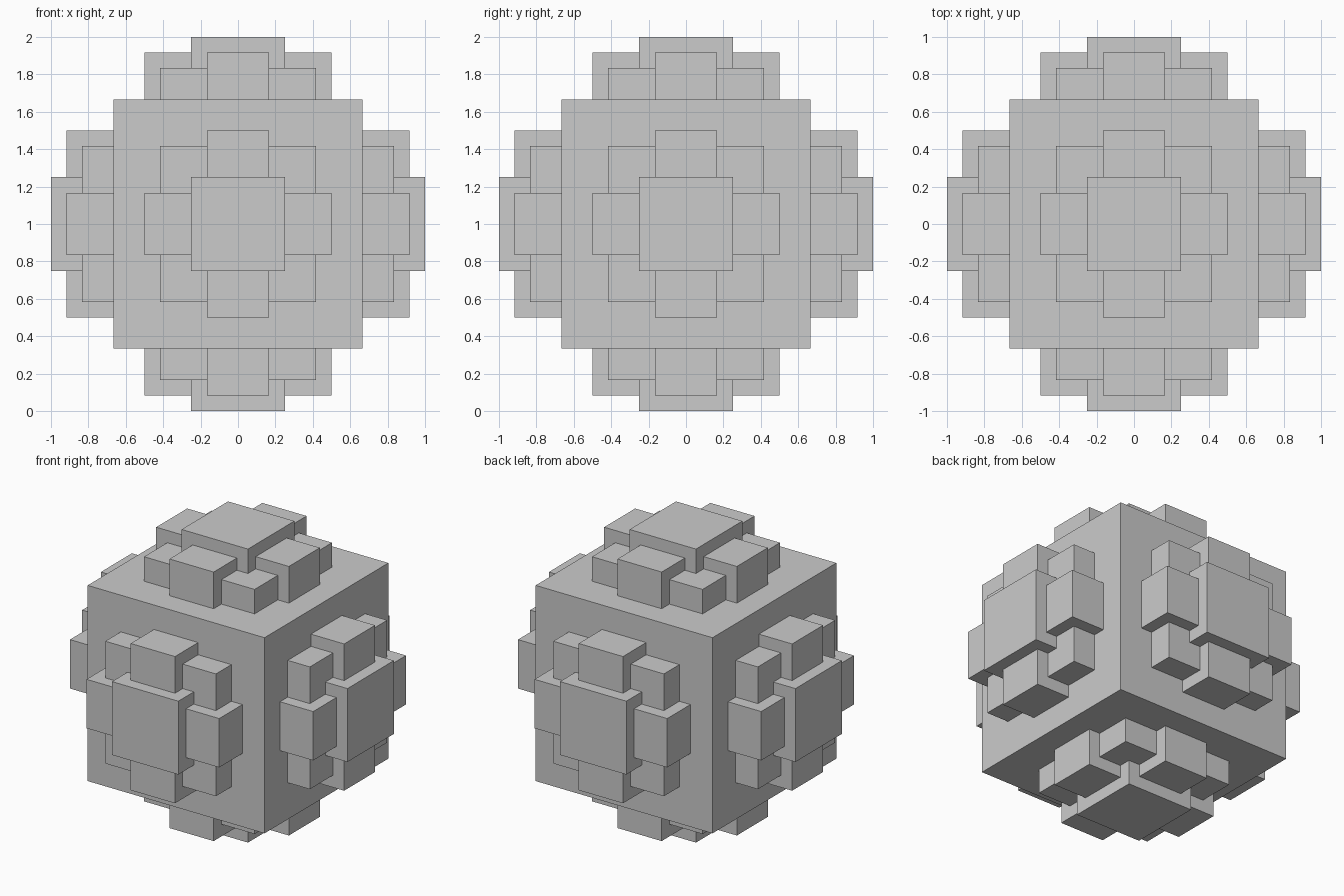
import bpy, bmesh
from mathutils import Matrix, Vector

default = bpy.data.objects.get("Cube")
if default:
    bpy.data.objects.remove(default, do_unlink=True)

# Single plain material
grey = bpy.data.materials.new("plain_grey")
grey.use_nodes = True
colour = (0.6, 0.6, 0.6, 1)
grey.diffuse_color = colour
grey.node_tree.nodes["Principled BSDF"].inputs["Base Color"].default_value = colour

UNIT = 1 / 12           # every size is a whole number of these units
CENTRE = Vector((0, 0, 1))


def cubes(name, half, places, rotation=Matrix.Identity(4)):
    """One object holding equal cubes of a given half size (in units)."""
    bm = bmesh.new()
    for place in places:
        bmesh.ops.create_cube(bm, size=2 * half * UNIT,
                              matrix=Matrix.Translation(Vector(place) * UNIT))
    mesh = bpy.data.meshes.new(name)
    bm.transform(rotation)
    bm.to_mesh(mesh)
    bm.free()
    mesh.materials.append(grey)
    obj = bpy.data.objects.new(name, mesh)
    obj.location = CENTRE
    bpy.context.collection.objects.link(obj)
    return obj


# Large central cube
cubes("core", 8, [(0, 0, 0)])

# The same cluster of blocks on each of the six sides
sides = {
    "front": (0, -1, 0), "back": (0, 1, 0),
    "left": (1, 0, 0), "right": (-1, 0, 0),
    "top": (0, 0, 1), "bottom": (0, 0, -1),
}
for side, normal in sides.items():
    turn = Vector(normal).to_track_quat('Z', 'Y').to_matrix().to_4x4()
    cubes(side + "_centre_block", 3, [(0, 0, 9)], turn)
    cubes(side + "_cross_blocks", 2,
          [(4, 0, 9), (-4, 0, 9), (0, 4, 9), (0, -4, 9)], turn)
    cubes(side + "_corner_blocks", 2,
          [(x, y, 8) for x in (-3, 3) for y in (-3, 3)], turn)
